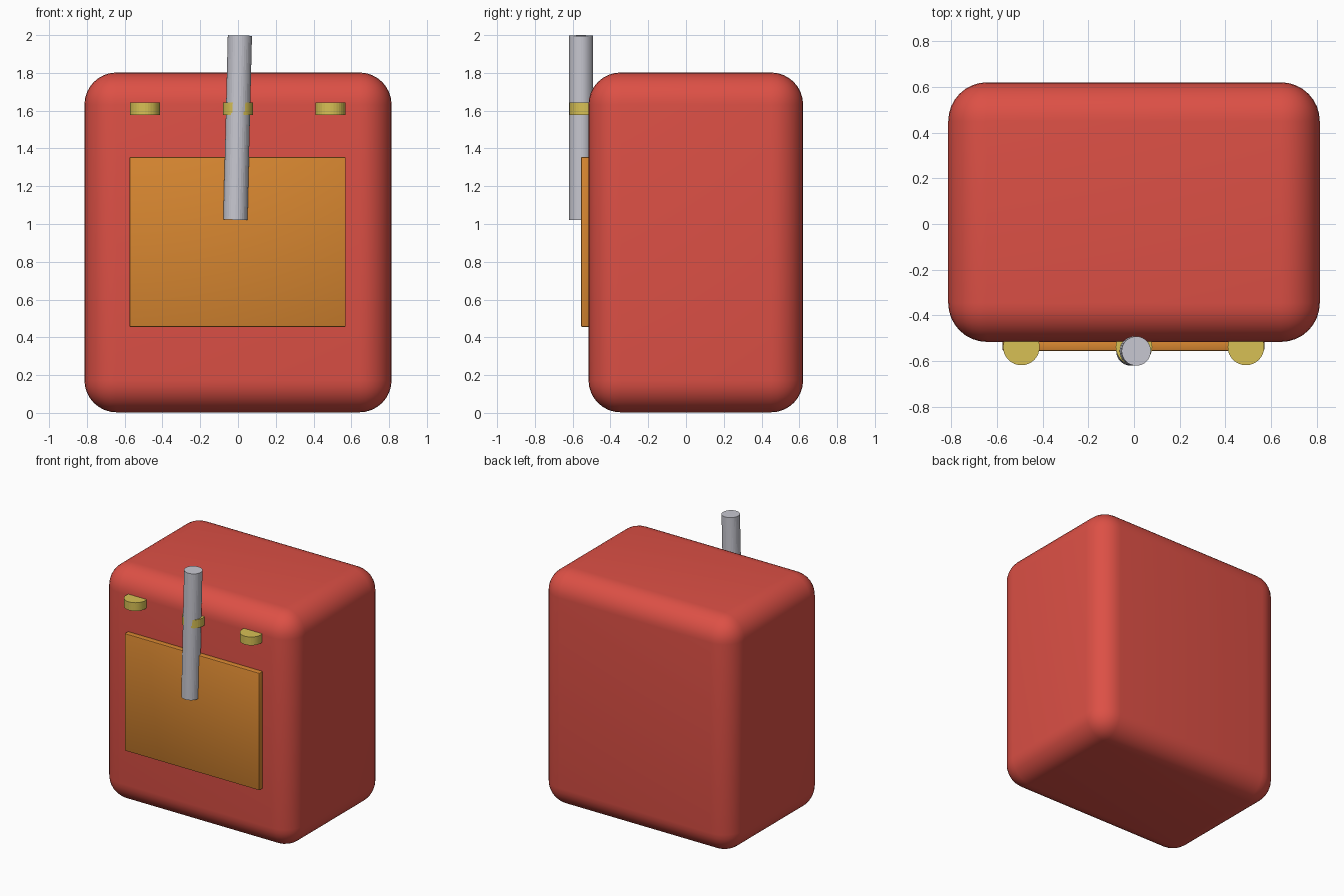
import bpy
import math

default = bpy.data.objects.get("Cube")
if default:
    bpy.data.objects.remove(default, do_unlink=True)


def material(name, rgb):
    mat = bpy.data.materials.new(name)
    mat.use_nodes = True
    color = (*rgb, 1)
    mat.diffuse_color = color
    mat.node_tree.nodes["Principled BSDF"].inputs["Base Color"].default_value = color
    return mat


red = material("red", (0.72, 0.08, 0.06))
orange = material("orange", (0.68, 0.24, 0.03))
yellow = material("yellow", (0.68, 0.53, 0.09))
grey = material("light grey", (0.58, 0.58, 0.64))


def finish(name, mat):
    obj = bpy.context.object
    obj.name = name
    obj.data.materials.append(mat)
    return obj


def rounded_box(name, mat, low, high, radius, segments):
    center = [(a + b) / 2 for a, b in zip(low, high)]
    bpy.ops.mesh.primitive_cube_add(size=1, location=center)
    obj = finish(name, mat)
    obj.scale = [b - a for a, b in zip(low, high)]
    bpy.ops.object.transform_apply(location=False, rotation=False, scale=True)
    bevel = obj.modifiers.new("rounding", "BEVEL")
    bevel.width = radius
    bevel.segments = segments
    bpy.ops.object.modifier_apply(modifier=bevel.name)
    bpy.ops.object.shade_smooth_by_angle(angle=math.radians(40))
    return obj


def cylinder(name, mat, center, radius, height, tilt=0):
    bpy.ops.mesh.primitive_cylinder_add(vertices=32, radius=radius, depth=height,
                                        location=center, rotation=(0, tilt, 0))
    return finish(name, mat)


# Soft-edged case and the thin plate on its front
rounded_box("case", red, (-0.813, -0.516, 0.003), (0.813, 0.62, 1.802), 0.17, 8)
rounded_box("front_panel", orange, (-0.575, -0.556, 0.455), (0.57, -0.508, 1.355), 0.007, 2)

# Short round lugs half sunk into the front, the middle one holding the rod
for name, x in (("right_lug", -0.493), ("rod_clip", 0), ("left_lug", 0.49)):
    cylinder(name, yellow, (x, -0.538, 1.61), 0.08, 0.064)

# Slightly leaning rod
cylinder("rod", grey, (-0.002, -0.556, 1.51), 0.064, 0.976, math.radians(1.4))
